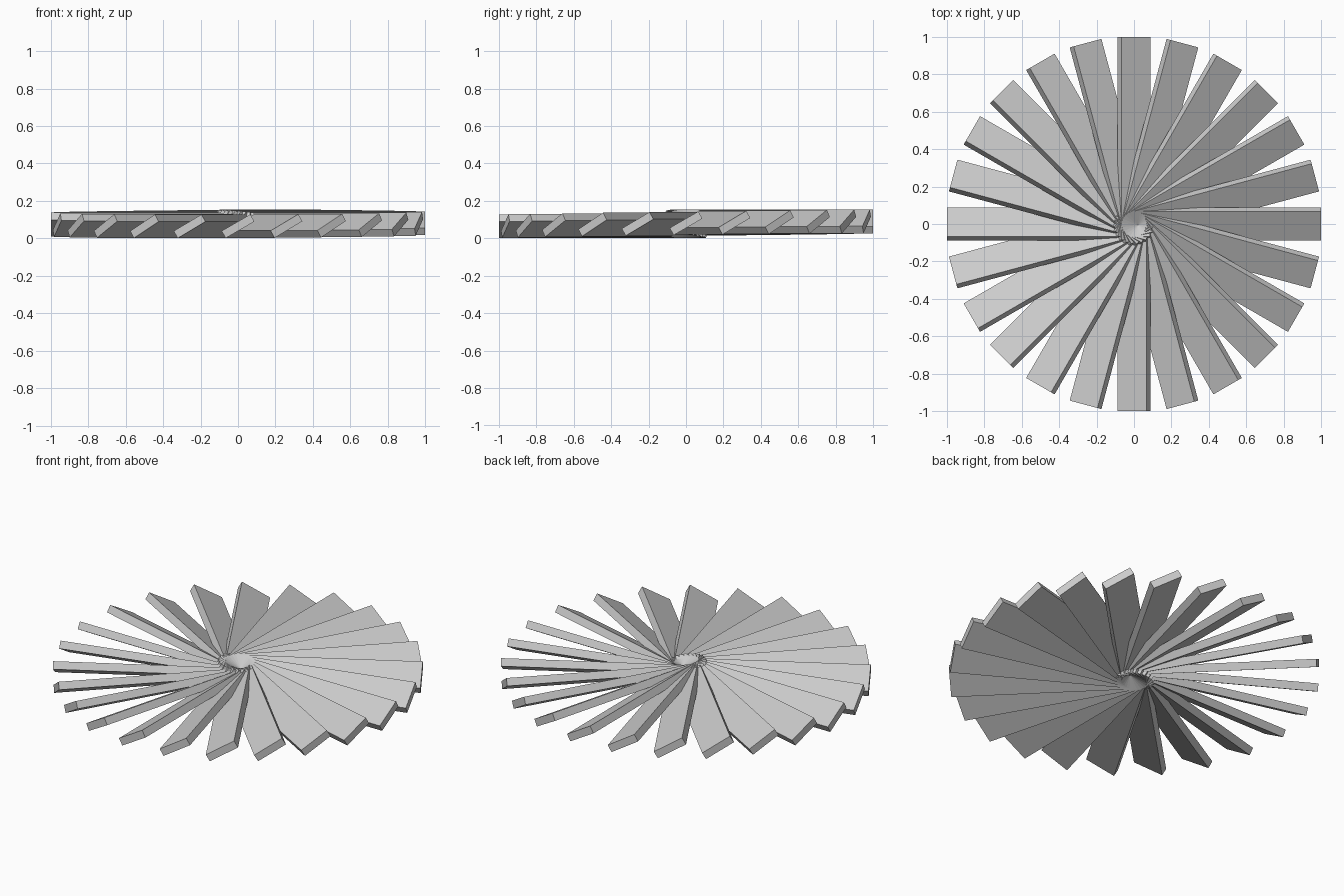
import bpy
from math import radians, cos
from mathutils import Matrix

cube = bpy.data.objects.get("Cube")
if cube:
    bpy.data.objects.remove(cube, do_unlink=True)

BLADES = 24
TIP, ROOT = 1.0, -0.085      # blades run slightly past the hub centre
WIDTH, THICK = 0.177, 0.044
PITCH = radians(30)

grey = bpy.data.materials.new("light_grey")
grey.use_nodes = True
colour = (0.6, 0.6, 0.6, 1)
grey.diffuse_color = colour
grey.node_tree.nodes["Principled BSDF"].inputs["Base Color"].default_value = colour

# One flat plank, running outward along x and pitched about its length
bpy.ops.mesh.primitive_cube_add(size=1)
first = bpy.context.object
blade_mesh = first.data
blade_mesh.name = "blade"
blade_mesh.transform(
    Matrix.Rotation(PITCH, 4, "X")
    @ Matrix.Translation(((TIP + ROOT) / 2, 0, 0))
    @ Matrix.Diagonal((TIP - ROOT, WIDTH, THICK, 1)))
blade_mesh.materials.append(grey)

# Ring of blades, with the wheel leaning very slightly
for i in range(BLADES):
    angle = radians(360 / BLADES * i)
    if i == 0:
        blade = first
    else:
        blade = bpy.data.objects.new("blade", blade_mesh)
        bpy.context.collection.objects.link(blade)
    blade.name = f"blade_{i + 1}"
    blade.rotation_euler.z = angle
    blade.location.z = 0.077 + 0.013 * cos(angle - radians(75))
